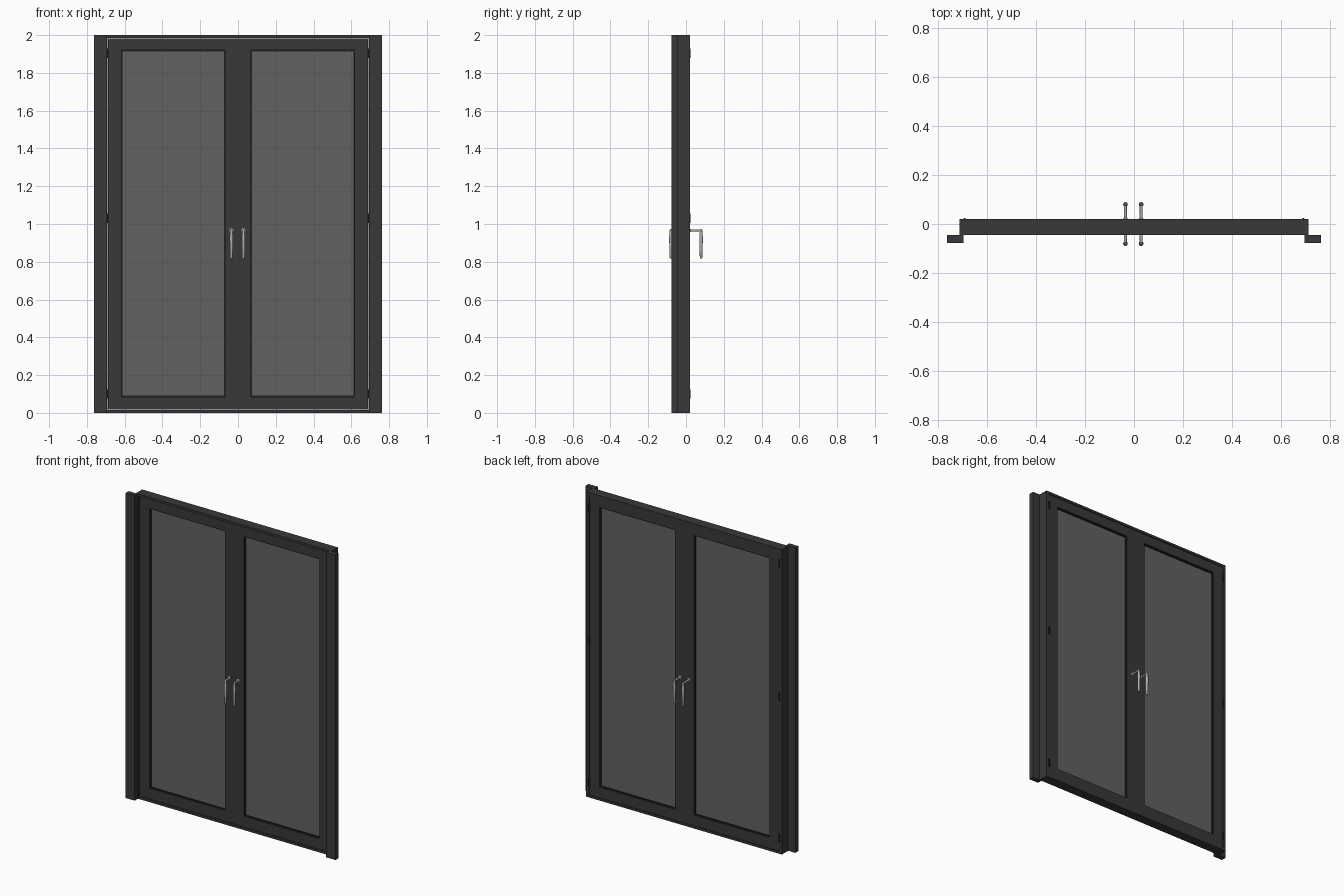
import bpy, bmesh, math
from mathutils import Matrix, Vector

if "Cube" in bpy.data.objects:
    bpy.data.objects.remove(bpy.data.objects["Cube"])


def material(name, color):
    m = bpy.data.materials.new(name)
    m.diffuse_color = color
    m.use_nodes = True
    m.node_tree.nodes["Principled BSDF"].inputs["Base Color"].default_value = m.diffuse_color
    return m


DARK = material("dark_frame", (0.04, 0.04, 0.04, 1))
BLACK = material("black_seal", (0.015, 0.015, 0.015, 1))
GLASS = material("tinted_glass", (0.12, 0.12, 0.12, 0.6))
STEEL = material("brushed_steel", (0.45, 0.44, 0.42, 1))


def finish(bm, name, mat, smooth=False):
    bmesh.ops.recalc_face_normals(bm, faces=bm.faces)
    me = bpy.data.meshes.new(name)
    bm.to_mesh(me)
    bm.free()
    ob = bpy.data.objects.new(name, me)
    bpy.context.collection.objects.link(ob)
    me.materials.append(mat)
    if smooth:
        bpy.ops.object.select_all(action='DESELECT')
        bpy.context.view_layer.objects.active = ob
        ob.select_set(True)
        bpy.ops.object.shade_smooth_by_angle(angle=math.radians(40))
    return ob


def box(name, x, y, z, mat):
    bm = bmesh.new()
    bmesh.ops.create_cube(bm, size=1)
    for v in bm.verts:
        v.co = [(a + b) / 2 + c * (b - a) for (a, b), c in zip((x, y, z), v.co)]
    return finish(bm, name, mat)


def ring(name, outer, inner, y, mat):
    # rectangular frame; outer and inner are (x0, x1, z0, z1)
    bm = bmesh.new()
    loops = []
    for (x0, x1, z0, z1), yy in ((outer, y[0]), (inner, y[0]), (inner, y[1]), (outer, y[1])):
        loops.append([bm.verts.new((px, yy, pz)) for px, pz in
                      ((x0, z0), (x1, z0), (x1, z1), (x0, z1))])
    for i in range(4):
        a, b = loops[i], loops[(i + 1) % 4]
        for k in range(4):
            n = (k + 1) % 4
            bm.faces.new((a[k], a[n], b[n], b[k]))
    return finish(bm, name, mat)


def lathe(bm, profile, origin, axis, seg=20):
    # spin (radius, distance) points about an axis through origin
    rot = Vector((0, 0, 1)).rotation_difference(Vector(axis)).to_matrix().to_4x4()
    mat = Matrix.Translation(origin) @ rot
    rows = [[bm.verts.new(mat @ Vector((r * math.cos(2 * math.pi * k / seg),
                                        r * math.sin(2 * math.pi * k / seg), d)))
             for k in range(seg)] for r, d in profile]
    for a, b in zip(rows, rows[1:]):
        for k in range(seg):
            n = (k + 1) % seg
            bm.faces.new((a[k], a[n], b[n], b[k]))
    bm.faces.new(rows[0])
    bm.faces.new(rows[-1])


# fixed outer frame
ring("outer_frame", (-0.71, 0.71, 0, 2), (-0.69, 0.69, 0.015, 1.985), (-0.045, 0.02), DARK)

for side, s in (("left", -1), ("right", 1)):
    # front side trim
    box(side + "_trim", sorted((s * 0.695, s * 0.762)), (-0.078, -0.045), (0, 2), DARK)

    # door leaf, glazing bead and pane
    xs = sorted((0, s * 0.688))
    hole = (*sorted((s * 0.068, s * 0.618)), 0.085, 1.92)
    ring(side + "_door_leaf", (*xs, 0.017, 1.983), hole, (-0.036, 0.016), DARK)
    bead = (hole[0] + 0.006, hole[1] - 0.006, hole[2] + 0.006, hole[3] - 0.006)
    ring(side + "_glazing_seal", hole, bead, (-0.028, 0.008), BLACK)
    box(side + "_glass", bead[:2], (-0.022, 0.002), bead[2:], GLASS)

    # hinges on the back
    for i, z in enumerate((0.1, 1.03, 1.905)):
        bm = bmesh.new()
        lathe(bm, [(0.006, 0), (0.006, 0.05)], (s * 0.69, 0.018, z - 0.025), (0, 0, 1), 16)
        finish(bm, f"{side}_hinge_{i + 1}", BLACK, True)

    # lever handles, front and back: rose, stem, elbow and hanging grip
    for face, d, y0 in (("front", -1, -0.036), ("back", 1, 0.016)):
        bm = bmesh.new()
        x, end = s * 0.032 - 0.003, d * 0.08
        reach = abs(end - y0)
        lathe(bm, [(0.011, 0), (0.011, 0.005), (0.006, 0.008), (0.0055, reach)],
              (x, y0, 0.966), (0, d, 0))
        lathe(bm, [(0.003, 0), (0.006, 0.004), (0.0065, 0.012), (0.0085, 0.03),
                   (0.0095, 0.045), (0.0085, 0.08), (0.007, 0.152), (0.005, 0.156)],
              (x, end, 0.973), (0, 0, -1))
        finish(bm, f"{side}_{face}_handle", STEEL, True)
